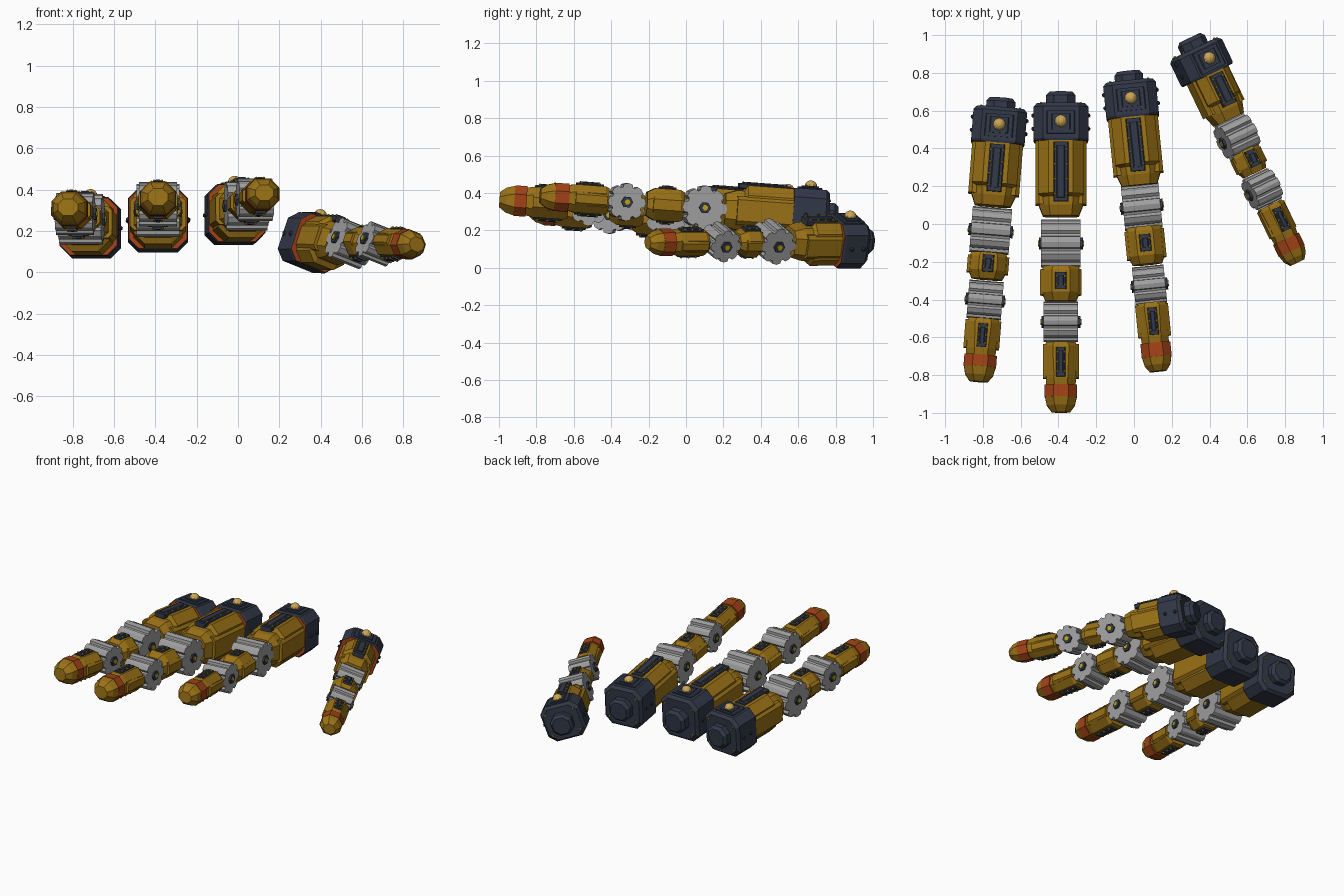
import bpy, bmesh, math
from mathutils import Matrix, Vector

cube = bpy.data.objects.get("Cube")
if cube:
    bpy.data.objects.remove(cube, do_unlink=True)


def material(name, rgb):
    m = bpy.data.materials.new(name)
    m.use_nodes = True
    m.diffuse_color = (*rgb, 1)
    bsdf = m.node_tree.nodes["Principled BSDF"]
    bsdf.inputs["Base Color"].default_value = (*rgb, 1)
    bsdf.inputs["Roughness"].default_value = 0.6
    return m


OCHRE = material("ochre", (0.33, 0.17, 0.008))
NAVY = material("navy", (0.032, 0.04, 0.065))
GREY = material("grey", (0.35, 0.35, 0.35))
RUST = material("rust orange", (0.36, 0.055, 0.008))
GOLD = material("pale gold", (0.60, 0.38, 0.09))
YELLOW = material("bright yellow", (0.55, 0.38, 0.01))


def finish(bm, name, frame, mats):
    bmesh.ops.recalc_face_normals(bm, faces=bm.faces)
    mesh = bpy.data.meshes.new(name)
    bm.to_mesh(mesh)
    bm.free()
    for m in mats:
        mesh.materials.append(m)
    ob = bpy.data.objects.new(name, mesh)
    ob.matrix_world = frame
    bpy.context.collection.objects.link(ob)
    return ob


def add_loft(bm, sections, z=0.0, front_mat=0):
    """Chamfered-box sections (s, width, height, chamfer) joined along local y."""
    rings = []
    for s, w, h, c in sections:
        a, b = w / 2, h / 2
        quarter = [(a, b - c), (a - c, b)]
        pts = quarter + [(-x, y) for x, y in quarter[::-1]]
        pts += [(-x, -y) for x, y in pts]
        rings.append([bm.verts.new((x, s, y + z)) for x, y in pts])
    for r0, r1 in zip(rings, rings[1:]):
        for i in range(8):
            j = (i + 1) % 8
            bm.faces.new((r0[i], r0[j], r1[j], r1[i]))
    bm.faces.new(rings[0]).material_index = front_mat
    bm.faces.new(rings[-1])


def loft(name, sections, mat, frame, z=0.0, front=None):
    bm = bmesh.new()
    add_loft(bm, sections, z, 1 if front else 0)
    return finish(bm, name, frame, [mat, front] if front else [mat])


def box(bm, s0, s1, w, z0, z1, c=0.005):
    add_loft(bm, [(s0, w, z1 - z0, c), (s1, w, z1 - z0, c)], (z0 + z1) / 2)


def gear(name, s, r, width, frame):
    # Eight broad teeth, with the axle across the finger
    bm = bmesh.new()
    step = math.tau / 8
    prof = [(math.cos((k + f) * step) * q * r, math.sin((k + f) * step) * q * r)
            for k in range(8)
            for f, q in ((-0.31, 0.98), (0, 1.02), (0.31, 0.98), (0.41, 0.83), (0.59, 0.83))]
    face = bm.faces.new([bm.verts.new((-width / 2, s + y, z)) for y, z in prof])
    out = bmesh.ops.extrude_face_region(bm, geom=[face])
    verts = [v for v in out["geom"] if isinstance(v, bmesh.types.BMVert)]
    bmesh.ops.translate(bm, verts=verts, vec=(width, 0, 0))
    finish(bm, name, frame, [GREY])
    # Axle hub and pin
    for part, mat, rad, extra in (("hub", NAVY, 0.032, 0.025), ("pin", YELLOW, 0.016, 0.035)):
        bm = bmesh.new()
        turn = Matrix.Translation((0, s, 0)) @ Matrix.Rotation(math.pi / 2, 4, "Y")
        bmesh.ops.create_cone(bm, cap_ends=True, segments=6, radius1=rad, radius2=rad,
                              depth=width + extra, matrix=turn)
        finish(bm, name + "_" + part, frame, [mat])


def pins(name, points, frame, size=0.007, mat=YELLOW):
    bm = bmesh.new()
    for p in points:
        bmesh.ops.create_icosphere(bm, subdivisions=1, radius=size,
                                   matrix=Matrix.Translation(p))
    finish(bm, name, frame, [mat])


def panel(name, s0, s1, width, top, frame, rows, under=False):
    # Raised strip with paired rivets; optionally repeated underneath
    bm = bmesh.new()
    signs = (1, -1) if under else (1,)
    for g in signs:
        lo, hi = sorted((g * (top - 0.02), g * (top + 0.01)))
        box(bm, s0, s1, width, lo, hi)
        lo, hi = sorted((g * top, g * (top + 0.018)))
        box(bm, s0 + 0.02, s1 - 0.02, width * 0.55, lo, hi)
    finish(bm, name, frame, [NAVY])
    gap = (s1 - s0) / rows
    pins(name + "_rivets", [(x * width * 0.38, s0 + gap * (k + 0.5), g * (top + 0.012))
                            for k in range(rows) for x in (-1, 1) for g in signs], frame)


def segment(name, s0, s1, w, h, frame):
    # Finger segment with tapered ends and side cheeks
    c = w * 0.24
    e = 0.045
    loft(name, [(s0, w * 0.74, h * 0.72, c * 0.8), (s0 + e, w * 0.92, h, c),
                (s1 - e / 2, w * 0.92, h, c), (s1, w * 0.84, h * 0.86, c)], OCHRE, frame)
    loft(name + "_cheeks", [(s0 + e * 0.7, w, h * 0.5, 0.015),
                            (s1 - e * 0.4, w, h * 0.5, 0.015)], OCHRE, frame)


def finger(name, tip, yaw, pitch, roll, marks, widths, radii, block_size):
    frame = Matrix.Translation(tip)
    for ang, axis in ((yaw, "Z"), (pitch, "X"), (roll, "Y")):
        frame = frame @ Matrix.Rotation(math.radians(ang), 4, axis)
    ring0, ring1, d1, g2, m0, m1, g1, b0, k0, k1, end = marks
    wd, wm, wb = widths
    bw, bh = block_size
    # Fingertip, rust band and distal segment
    t, hd = wd * 0.91, wd * 0.86
    loft(name + "_tip", [(0, t * 0.56, hd * 0.5, t * 0.15), (ring0 * 0.45, t * 0.86, hd * 0.82, t * 0.24),
                         (ring0, t * 0.97, hd * 0.97, t * 0.26)], OCHRE, frame)
    loft(name + "_band", [(ring0, t, hd, t * 0.27), (ring1 - 0.005, t, hd, t * 0.27)], RUST, frame)
    loft(name + "_distal", [(ring1 - 0.006, t * 0.9, hd * 0.9, t * 0.25), (ring1 + 0.03, t * 0.92, hd, t * 0.25),
                            (d1 - 0.02, t, hd, t * 0.25), (d1, t * 0.9, hd * 0.9, t * 0.25)], OCHRE, frame)
    loft(name + "_distal_cheeks", [(ring1 + 0.03, wd, hd * 0.5, 0.015),
                                   (d1 - 0.01, wd, hd * 0.5, 0.015)], OCHRE, frame)
    panel(name + "_distal_panel", ring1 + 0.035, d1 - 0.03, 0.05, hd / 2, frame, 3, True)
    # Middle segment and gear joints
    hm = wm * 0.82
    segment(name + "_middle", m0, m1, wm, hm, frame)
    mid = (m0 + m1) / 2 + 0.01
    panel(name + "_middle_panel", mid - 0.045, mid + 0.045, 0.06, hm / 2, frame, 2, True)
    gear(name + "_outer_gear", g2, radii[1], wd * 0.96, frame)
    gear(name + "_inner_gear", g1, radii[0], wm * 0.95, frame)
    # Base segment with stepped front
    hb, c = bh * 0.96, wb * 0.2
    loft(name + "_base", [(b0, wb * 0.7, hb * 0.62, c * 0.7), (b0 + 0.055, wb * 0.86, hb * 0.76, c),
                          (b0 + 0.1, wb * 0.88, hb * 0.78, c), (b0 + 0.115, wb * 0.88, hb, c),
                          (k0 + 0.01, wb * 0.88, hb, c)], OCHRE, frame)
    loft(name + "_base_cheeks", [(b0 + 0.06, wb, hb * 0.56, 0.02), (k0 + 0.01, wb, hb * 0.56, 0.02)], OCHRE, frame)
    panel(name + "_base_panel", b0 + 0.07, k0 - 0.01, 0.08, hb / 2, frame, 4)
    # Knuckle block: rust front face, bevelled back, stepped mount
    c = bw * 0.17
    loft(name + "_knuckle", [(k0, bw * 0.97, bh * 0.97, c), (k0 + 0.012, bw, bh, c), (k1 - 0.02, bw, bh, c),
                             (k1, bw * 0.88, bh * 0.88, c)], NAVY, frame, front=RUST)
    n = bw * 0.54
    loft(name + "_mount", [(k1 - 0.01, n, n, n * 0.27), (end - 0.02, n, n, n * 0.27),
                           (end, n * 0.78, n * 0.78, n * 0.22)], NAVY, frame)
    # Plate, dome and bolts on the knuckle
    kc = (k0 + k1) / 2
    bm = bmesh.new()
    box(bm, kc - 0.065, kc + 0.055, 0.15, bh / 2 - 0.02, bh / 2 + 0.008)
    box(bm, kc - 0.045, kc + 0.04, 0.10, bh / 2 - 0.02, bh / 2 + 0.016)
    finish(bm, name + "_knuckle_plate", frame, [NAVY])
    bm = bmesh.new()
    bmesh.ops.create_uvsphere(bm, u_segments=10, v_segments=8, radius=0.034,
                              matrix=Matrix.Translation((0, kc, bh / 2 + 0.012)))
    finish(bm, name + "_dome", frame, [GOLD])
    pins(name + "_side_bolts", [(x * bw / 2, kc + d, 0) for x in (-1, 1) for d in (-0.03, 0.04)],
         frame, 0.013, NAVY)
    pins(name + "_back_bolts", [(x * bw * 0.36, k1, z * bh * 0.3) for x in (-1, 1) for z in (-1, 1)],
         frame, 0.008)


finger("right_finger", (-0.823, -0.835, 0.315), -4.6, -4.2, 0,
       (0.08, 0.145, 0.335, 0.435, 0.545, 0.685, 0.805, 0.935, 1.265, 1.455, 1.51),
       (0.19, 0.22, 0.27), (0.12, 0.10), (0.285, 0.285))
finger("middle_finger", (-0.387, -0.997, 0.365), 0, -4.2, 0,
       (0.08, 0.15, 0.37, 0.48, 0.59, 0.775, 0.895, 1.04, 1.435, 1.635, 1.70),
       (0.19, 0.22, 0.27), (0.125, 0.105), (0.29, 0.30))
finger("left_finger", (0.128, -0.78, 0.385), 5.7, -4.2, 0,
       (0.075, 0.155, 0.365, 0.46, 0.57, 0.77, 0.878, 0.99, 1.35, 1.545, 1.60),
       (0.175, 0.21, 0.265), (0.117, 0.10), (0.28, 0.285))
finger("thumb", (0.865, -0.205, 0.135), 25.6, 0.4, 20,
       (0.07, 0.145, 0.34, 0.432, 0.525, 0.66, 0.74, 0.84, 1.10, 1.26, 1.32),
       (0.155, 0.175, 0.225), (0.10, 0.088), (0.265, 0.25))
